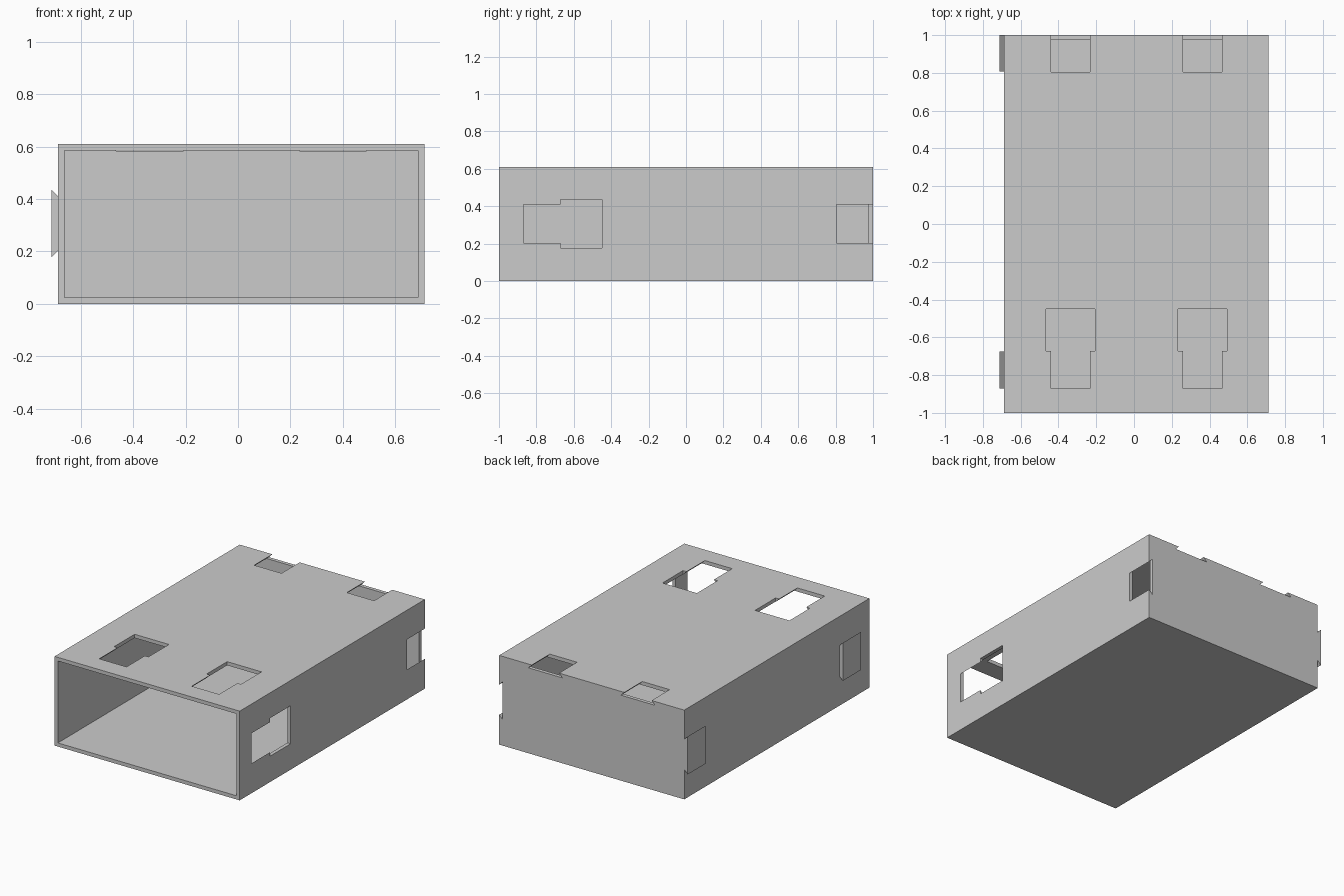
import bpy, bmesh
from mathutils import Vector

if "Cube" in bpy.data.objects:
    bpy.data.objects.remove(bpy.data.objects["Cube"], do_unlink=True)

# Main dimensions
LEFT, RIGHT, HEIGHT = -0.687, 0.713, 0.61
WALL = 0.025
NARROW, WIDE = 0.103, 0.13      # half widths of the dovetail
MID_Z = 0.307

grey = bpy.data.materials.new("plain_grey")
grey.use_nodes = True
grey.diffuse_color = (0.6, 0.6, 0.6, 1)
grey.node_tree.nodes["Principled BSDF"].inputs["Base Color"].default_value = (0.6, 0.6, 0.6, 1)


def add_object(name, bm):
    bmesh.ops.recalc_face_normals(bm, faces=bm.faces)
    mesh = bpy.data.meshes.new(name)
    bm.to_mesh(mesh)
    bm.free()
    mesh.materials.append(grey)
    obj = bpy.data.objects.new(name, mesh)
    bpy.context.collection.objects.link(obj)
    return obj


def prism(name, profile, y0, y1, origin, across, out):
    """Extrude an (across, out) profile along y on a face of the box."""
    bm = bmesh.new()
    base = [bm.verts.new(origin + across * u + out * v + Vector((0, y0, 0)))
            for u, v in profile]
    face = bm.faces.new(base)
    ext = bmesh.ops.extrude_face_region(bm, geom=[face])["geom"]
    moved = [g for g in ext if isinstance(g, bmesh.types.BMVert)]
    bmesh.ops.translate(bm, verts=moved, vec=(0, y1 - y0, 0))
    return add_object(name, bm)


def trapezoid(bottom_half, bottom, top_half, top):
    return [(-bottom_half, bottom), (bottom_half, bottom),
            (top_half, top), (-top_half, top)]


# Hollow box, open at the front
bm = bmesh.new()
bmesh.ops.create_cube(bm, size=1)
for v in bm.verts:
    v.co = Vector((RIGHT if v.co.x > 0 else LEFT, v.co.y * 2,
                   HEIGHT if v.co.z > 0 else 0))
bm.normal_update()
front = min(bm.faces, key=lambda f: f.calc_center_median().y)
bmesh.ops.inset_region(bm, faces=[front], thickness=WALL, use_even_offset=True)
ext = bmesh.ops.extrude_face_region(bm, geom=[front])["geom"]
bmesh.ops.translate(bm, vec=(0, 2 - WALL, 0),
                    verts=[g for g in ext if isinstance(g, bmesh.types.BMVert)])
if front.is_valid:
    bmesh.ops.delete(bm, geom=[front], context='FACES_ONLY')
box = add_object("box_shell", bm)

# Dovetail slots: keyhole at the front, open-ended channel at the back
X, Z = Vector((1, 0, 0)), Vector((0, 0, 1))
centre = (LEFT + RIGHT) / 2
faces = [(Vector((centre - 0.35, 0, HEIGHT)), X, Z),
         (Vector((centre + 0.35, 0, HEIGHT)), X, Z),
         (Vector((RIGHT, 0, MID_Z)), Z, X)]
depth, lip = WALL + 0.001, 0.01
channel = trapezoid(NARROW + depth, -depth, NARROW - lip, lip)
entry = trapezoid(WIDE, -depth, WIDE, lip)
for place in faces:
    for profile, y0, y1 in [(entry, -0.672, -0.45),
                            (channel, -0.87, -0.66),
                            (channel, 0.805, 1.02)]:
        cutter = prism("slot_cutter", profile, y0, y1, *place)
        cutter.hide_render = True
        mod = box.modifiers.new("slot", 'BOOLEAN')
        mod.operation = 'DIFFERENCE'
        mod.solver = 'EXACT'
        mod.object = cutter
        bpy.context.view_layer.objects.active = box
        bpy.ops.object.modifier_apply(modifier=mod.name)
        bpy.data.objects.remove(cutter, do_unlink=True)

# Dovetail tabs on the opposite side
tab = trapezoid(NARROW, 0, WIDE, 0.026)
for name, y0, y1 in [("front_tab", -0.87, -0.675), ("rear_tab", 0.807, 1.0)]:
    prism(name, tab, y0, y1, Vector((LEFT, 0, MID_Z)), Z, -X)
